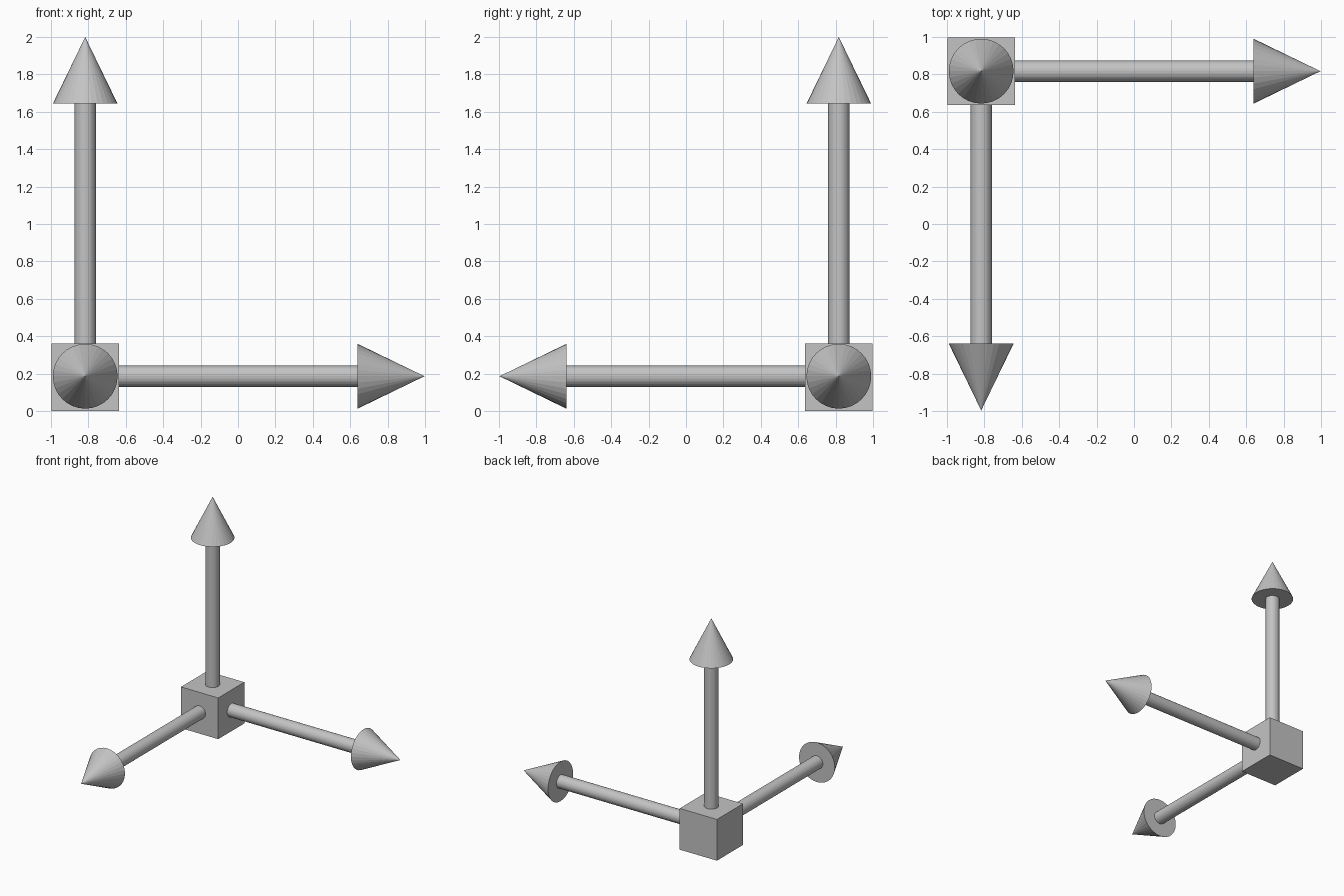
import bpy
import bmesh
from math import pi
from mathutils import Matrix, Vector

if "Cube" in bpy.data.objects:
    bpy.data.objects.remove(bpy.data.objects["Cube"], do_unlink=True)

grey = bpy.data.materials.new("mid_grey")
grey.use_nodes = True
colour = (0.55, 0.55, 0.55, 1)
grey.diffuse_color = colour
grey.node_tree.nodes["Principled BSDF"].inputs["Base Color"].default_value = colour

SIDE = 0.36            # corner block edge
SHAFT_R, HEAD_R = 0.057, 0.173
HEAD_START, TIP = 1.457, 1.814
SEGMENTS = 32
ORIGIN = Vector((-0.817, 0.817, 0.186))


def finish(name, bm, matrix):
    mesh = bpy.data.meshes.new(name)
    bm.to_mesh(mesh)
    bm.free()
    mesh.materials.append(grey)
    obj = bpy.data.objects.new(name, mesh)
    obj.matrix_world = matrix
    bpy.context.collection.objects.link(obj)


def add_cone(name, r1, r2, start, end, matrix):
    """Cone or cylinder running along local z from start to end."""
    bm = bmesh.new()
    bmesh.ops.create_cone(bm, cap_ends=True, segments=SEGMENTS,
                          radius1=r1, radius2=r2, depth=end - start,
                          matrix=Matrix.Translation((0, 0, (start + end) / 2)))
    finish(name, bm, matrix)


# Corner block
block = bmesh.new()
bmesh.ops.create_cube(block, size=SIDE)
finish("corner_block", block, Matrix.Translation((ORIGIN.x, ORIGIN.y, SIDE / 2)))

# Three arrows: up, to the left side and to the front
turns = {
    "up": Matrix.Identity(4),
    "left": Matrix.Rotation(pi / 2, 4, "Y"),
    "front": Matrix.Rotation(pi / 2, 4, "X"),
}
for label, turn in turns.items():
    place = Matrix.Translation(ORIGIN) @ turn
    add_cone(label + "_arrow_shaft", SHAFT_R, SHAFT_R, 0.1, HEAD_START, place)
    add_cone(label + "_arrow_head", HEAD_R, 0, HEAD_START, TIP, place)
